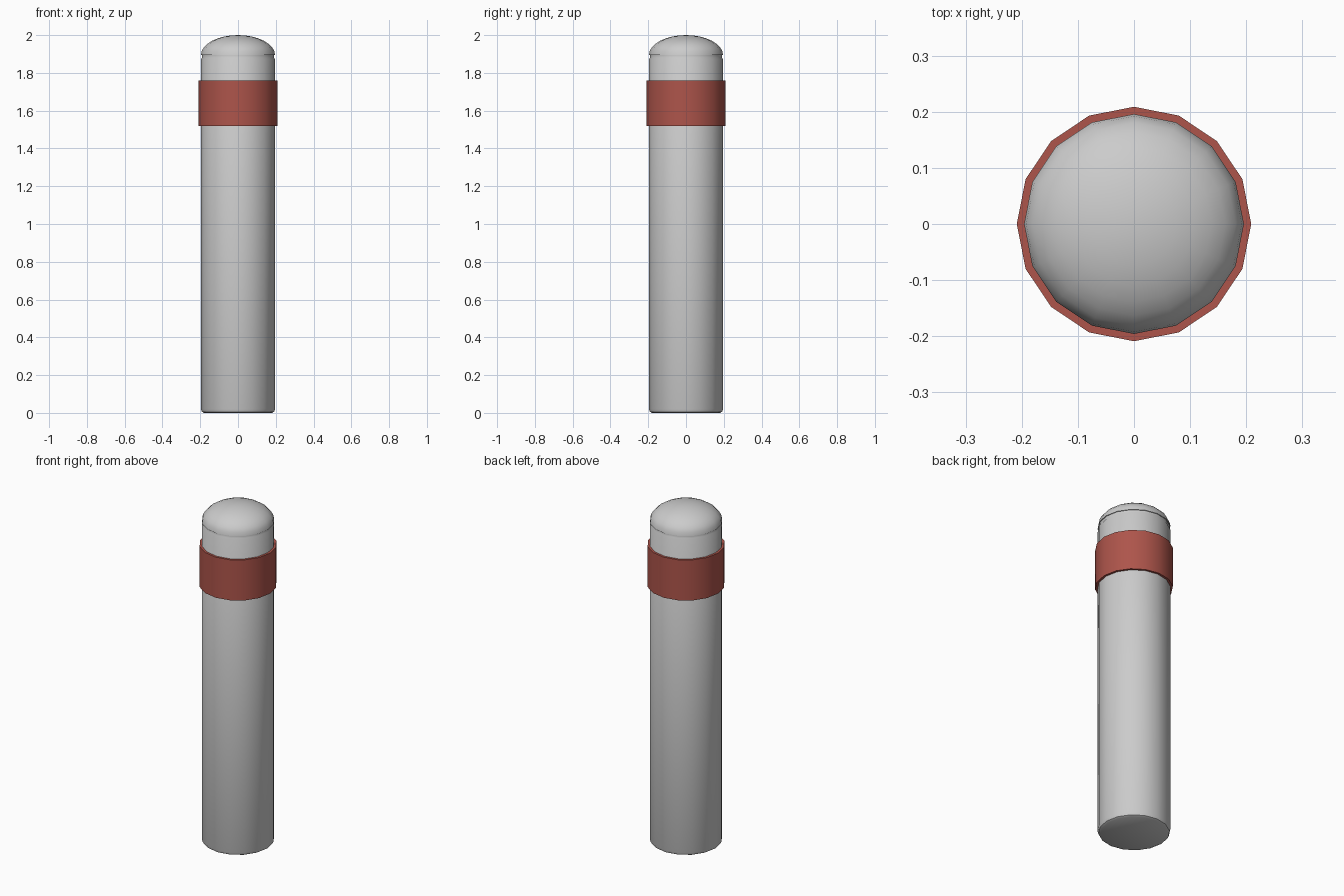
import bpy, bmesh, math

if "Cube" in bpy.data.objects:
    bpy.data.objects.remove(bpy.data.objects["Cube"])

SIDES = 16


def lathe(name, profile, closed=False, color=None, angle=35):
    """Spin an (r, z) profile around the z axis."""
    bm = bmesh.new()
    verts = [bm.verts.new((r, 0, z)) for r, z in profile]
    edges = [bm.edges.new(p) for p in zip(verts, verts[1:])]
    if closed:
        edges.append(bm.edges.new((verts[-1], verts[0])))
    bmesh.ops.spin(bm, geom=verts + edges, cent=(0, 0, 0), axis=(0, 0, 1),
                   angle=math.tau, steps=SIDES, use_merge=False)
    bmesh.ops.remove_doubles(bm, verts=bm.verts, dist=1e-5)
    bmesh.ops.recalc_face_normals(bm, faces=bm.faces)
    mesh = bpy.data.meshes.new(name)
    bm.to_mesh(mesh)
    bm.free()
    obj = bpy.data.objects.new(name, mesh)
    bpy.context.collection.objects.link(obj)
    if color:
        mat = bpy.data.materials.new(name + "_paint")
        mat.diffuse_color = color
        mat.use_nodes = True
        mat.node_tree.nodes["Principled BSDF"].inputs["Base Color"].default_value = mat.diffuse_color
        mesh.materials.append(mat)
    bpy.ops.object.select_all(action='DESELECT')
    obj.select_set(True)
    bpy.context.view_layer.objects.active = obj
    bpy.ops.object.shade_smooth_by_angle(angle=math.radians(angle))
    return obj


# Post body with softened foot, shallow groove and domed cap
R, DOME_Z = 0.196, 1.895
profile = [(0, 0), (0.18, 0), (0.191, 0.006), (R, 0.02),
           (R, 1.872), (0.191, 1.88), (0.191, DOME_Z), (R, DOME_Z)]
for i in range(1, 9):
    a = math.pi / 2 * i / 8
    profile.append((max(R * math.cos(a), 0) if i < 8 else 0,
                    DOME_Z + (2 - DOME_Z) * math.sin(a)))
lathe("bollard_post", profile)

# Red band around the upper post
lathe("red_band", [(0.195, 1.52), (0.209, 1.52), (0.209, 1.76), (0.195, 1.76)],
      closed=True, color=(0.42, 0.09, 0.07, 1))
